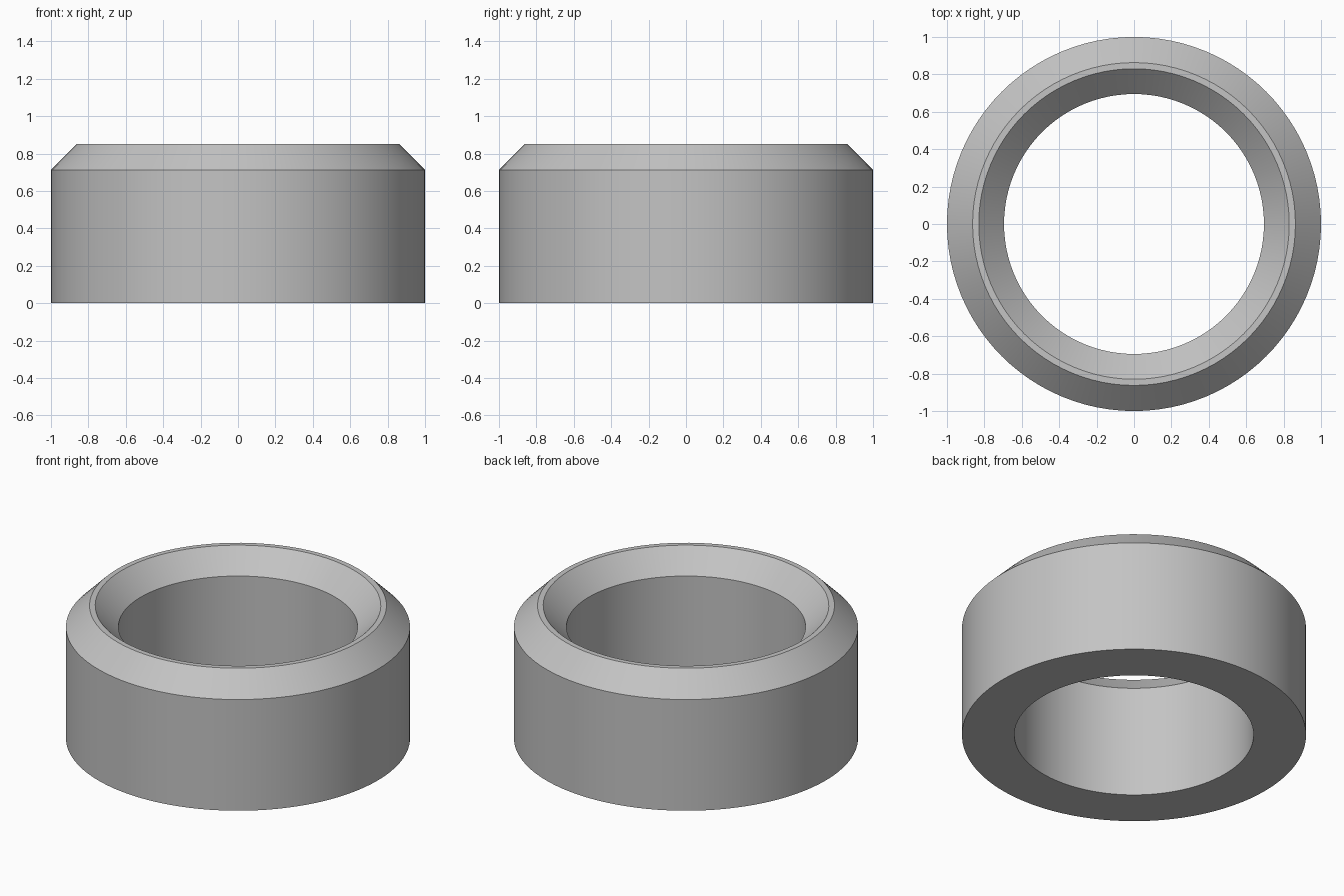
import bpy
import bmesh
import math

cube = bpy.data.objects.get("Cube")
if cube:
    bpy.data.objects.remove(cube, do_unlink=True)

# Plain grey material
grey = bpy.data.materials.new("light_grey")
grey.use_nodes = True
colour = (0.55, 0.55, 0.55, 1.0)
grey.diffuse_color = colour
grey.node_tree.nodes["Principled BSDF"].inputs["Base Color"].default_value = colour

# Ring cross-section as (radius, height): bore, countersink, rim, outer chamfer, wall
PROFILE = [(0.695, 0.0), (0.695, 0.715), (0.83, 0.85),
           (0.863, 0.85), (1.0, 0.713), (1.0, 0.0)]
SEGMENTS = 96

# Sweep the closed section around the vertical axis
bm = bmesh.new()
verts = [bm.verts.new((r, 0, z)) for r, z in PROFILE]
edges = [bm.edges.new((verts[i - 1], verts[i])) for i in range(len(verts))]
bmesh.ops.spin(bm, geom=verts + edges, cent=(0, 0, 0), axis=(0, 0, 1),
               angle=math.tau, steps=SEGMENTS, use_merge=True)
bmesh.ops.remove_doubles(bm, verts=bm.verts[:], dist=0.0001)
bmesh.ops.recalc_face_normals(bm, faces=bm.faces[:])
mesh = bpy.data.meshes.new("chamfered_ring")
bm.to_mesh(mesh)
bm.free()
mesh.materials.append(grey)

ring = bpy.data.objects.new("chamfered_ring", mesh)
bpy.context.collection.objects.link(ring)

# Smooth round walls with crisp chamfer edges
bpy.ops.object.select_all(action="DESELECT")
bpy.context.view_layer.objects.active = ring
ring.select_set(True)
bpy.ops.object.shade_smooth_by_angle(angle=math.radians(30))
